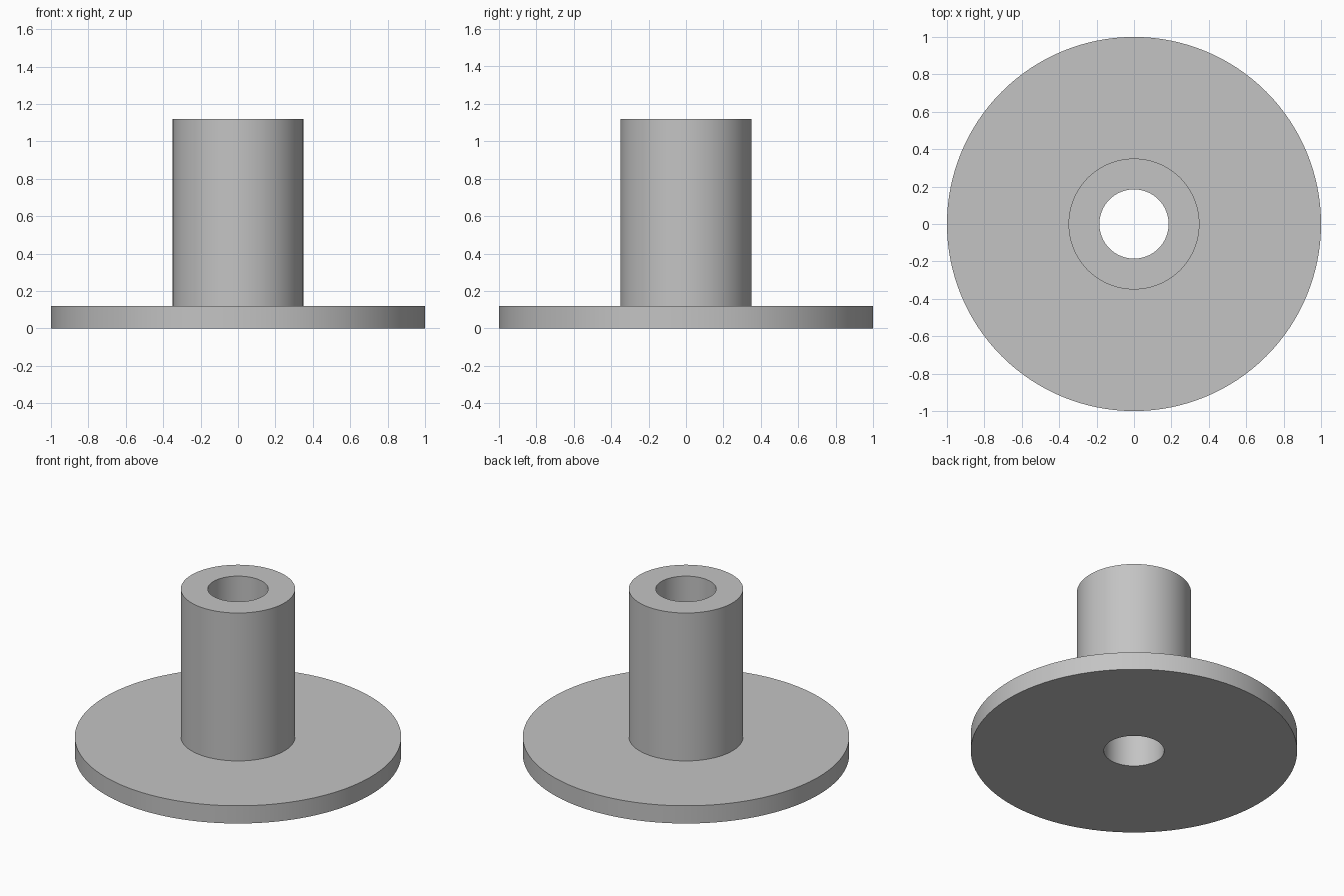
import bpy
import bmesh
from math import cos, sin, tau, radians

SEGMENTS = 128
FLANGE_R, HUB_R, BORE_R = 1.0, 0.35, 0.185
FLANGE_TOP, HUB_TOP = 0.12, 1.12

cube = bpy.data.objects.get("Cube")
if cube:
    bpy.data.objects.remove(cube, do_unlink=True)

# Plain grey material
grey = bpy.data.materials.new("plain_grey")
grey.use_nodes = True
color = (0.55, 0.55, 0.55, 1.0)
grey.diffuse_color = color
for node in grey.node_tree.nodes:
    if node.type == 'BSDF_PRINCIPLED':
        node.inputs["Base Color"].default_value = color


def lathe(name, profile, material):
    """Revolve a closed (radius, height) profile around z."""
    bm = bmesh.new()
    rings = [[bm.verts.new((r * cos(tau * i / SEGMENTS), r * sin(tau * i / SEGMENTS), z))
              for i in range(SEGMENTS)] for r, z in profile]
    for k, ring in enumerate(rings):
        upper = rings[(k + 1) % len(rings)]
        for i in range(SEGMENTS):
            j = (i + 1) % SEGMENTS
            bm.faces.new((ring[i], ring[j], upper[j], upper[i]))
    bmesh.ops.recalc_face_normals(bm, faces=bm.faces)
    mesh = bpy.data.meshes.new(name)
    bm.to_mesh(mesh)
    bm.free()
    mesh.materials.append(material)
    obj = bpy.data.objects.new(name, mesh)
    bpy.context.collection.objects.link(obj)
    bpy.ops.object.select_all(action='DESELECT')
    obj.select_set(True)
    bpy.context.view_layer.objects.active = obj
    bpy.ops.object.shade_smooth_by_angle(angle=radians(30))
    return obj


# Round flange and hub in one piece, with a bore right through
lathe("flanged_bushing", [
    (BORE_R, 0), (FLANGE_R, 0), (FLANGE_R, FLANGE_TOP),
    (HUB_R, FLANGE_TOP), (HUB_R, HUB_TOP), (BORE_R, HUB_TOP),
], grey)
